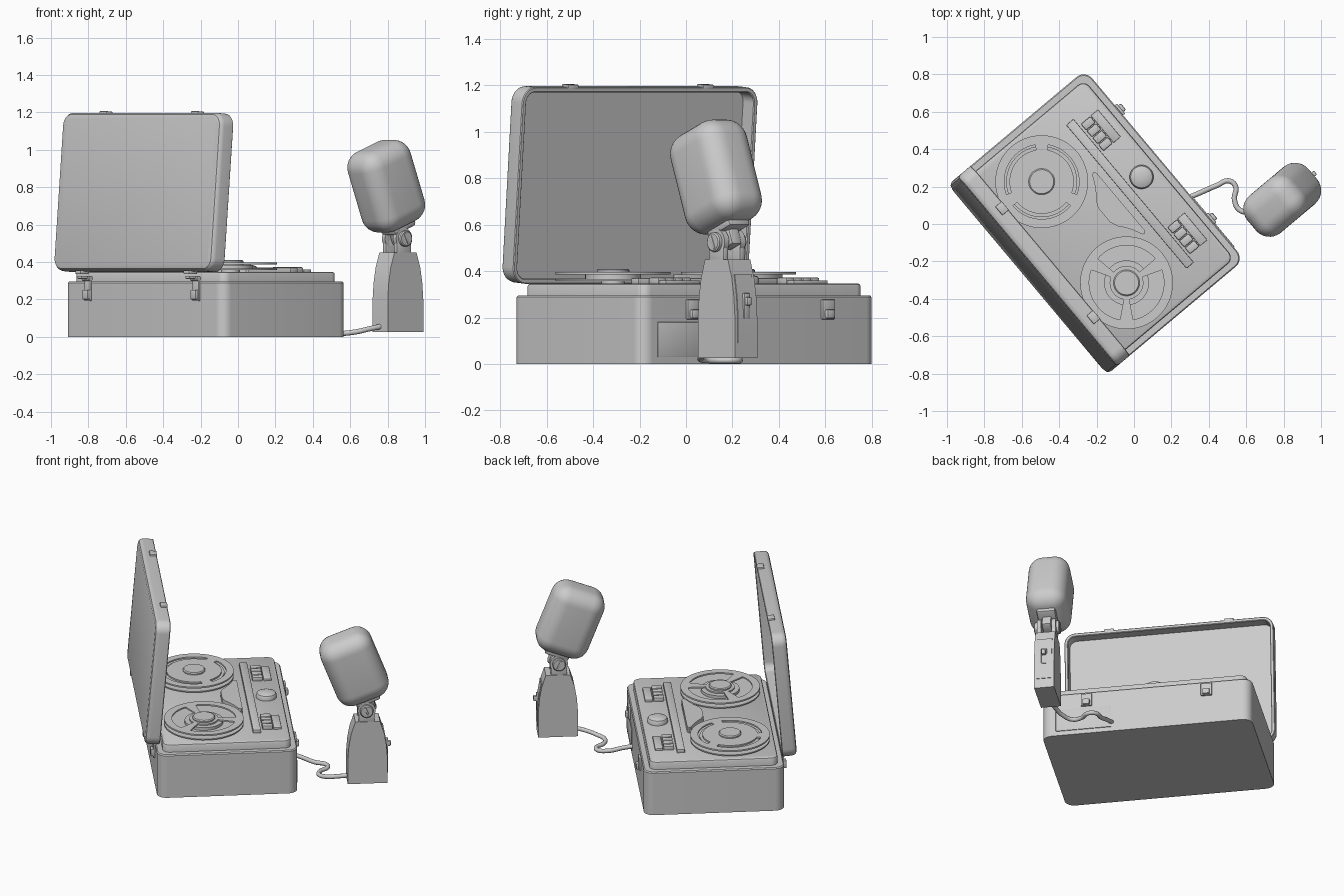
import bpy, bmesh
from math import sin, cos, pi, radians
from mathutils import Matrix, Vector

if "Cube" in bpy.data.objects:
    bpy.data.objects.remove(bpy.data.objects["Cube"])

T = Matrix.Translation
# frame of the recorder: x = towards control side, y = along the long side
FRAME = T((-.1725, .035, 0)) @ Matrix.Rotation(radians(40), 4, 'Z')


def finish(name, bm, m=None, angle=35, frame=True):
    bmesh.ops.remove_doubles(bm, verts=bm.verts, dist=1e-5)
    bmesh.ops.recalc_face_normals(bm, faces=bm.faces)
    me = bpy.data.meshes.new(name)
    bm.to_mesh(me)
    bm.free()
    ob = bpy.data.objects.new(name, me)
    bpy.context.collection.objects.link(ob)
    ob.matrix_world = (FRAME if frame else Matrix()) @ (m or Matrix())
    bpy.ops.object.select_all(action='DESELECT')
    ob.select_set(True)
    bpy.context.view_layer.objects.active = ob
    bpy.ops.object.shade_smooth_by_angle(angle=radians(angle))
    return ob


def loft(name, hx, hy, r, rings, m=None, seg=8):
    """Stack of rounded rectangles (circles when r = hx = hy): rings of (inset, z)."""
    bm = bmesh.new()
    loops = []
    for inset, z in rings:
        rr = max(r - inset, .003)
        loop = []
        for q, (sx, sy) in enumerate([(1, 1), (-1, 1), (-1, -1), (1, -1)]):
            for i in range(seg + 1):
                a = (q + i / seg) * pi / 2
                loop.append(bm.verts.new((sx * (hx - inset - rr) + rr * cos(a),
                                          sy * (hy - inset - rr) + rr * sin(a), z)))
        loops.append(loop)
    n = len(loops[0])
    for a, b in zip(loops, loops[1:]):
        for i in range(n):
            bm.faces.new((a[i], a[(i + 1) % n], b[(i + 1) % n], b[i]))
    bm.faces.new(loops[0])
    bm.faces.new(loops[-1])
    return finish(name, bm, m)


def disc(name, r, rings, loc, m=Matrix()):
    return loft(name, r, r, r, rings, T(loc) @ m, seg=12)


def box(name, size, loc, m=None, bevel=.004, segs=2):
    bm = bmesh.new()
    bmesh.ops.create_cube(bm, size=1, matrix=Matrix.Diagonal((*size, 1)))
    bmesh.ops.bevel(bm, geom=bm.edges[:], offset=bevel, segments=segs,
                    profile=.5, affect='EDGES')
    return finish(name, bm, (m or Matrix()) @ T(loc))


def prism(name, pts, depth, m=None):
    """Extrude an outline in xy by depth along z."""
    bm = bmesh.new()
    f = bm.faces.new([bm.verts.new((x, y, 0)) for x, y in pts])
    g = bmesh.ops.extrude_face_region(bm, geom=[f])['geom']
    bmesh.ops.translate(bm, vec=(0, 0, depth), verts=[v for v in g if isinstance(v, bmesh.types.BMVert)])
    return finish(name, bm, m)


# case bottom and raised deck
loft("case_base", .662, .439, .06, [(0, 0), (0, .288), (.006, .295), (.03, .295)],
     Matrix.Rotation(pi / 2, 4, 'Z'))
loft("deck", .624, .401, .045, [(0, .28), (0, .335), (.004, .343), (.012, .347)],
     Matrix.Rotation(pi / 2, 4, 'Z'))

# open lid: hollow tray leaning slightly over the deck
s, c = sin(radians(4.8)), cos(radians(4.8))
LID = Matrix(((0, s, c, -.52 + .425 * s), (1, 0, 0, 0), (0, c, -s, .353 + .425 * c), (0, 0, 0, 1)))
loft("lid", .662, .425, .07, [(.03, 0), (.012, .005), (.003, .016), (0, .03), (0, .09),
                              (.004, .094), (.018, .094), (.022, .09), (.022, .02)], LID)

along_y = Matrix.Rotation(pi / 2, 4, 'X')
for side, sg in (("left", -1), ("right", 1)):
    # latches on the case and catches on the lid
    y = .38 * sg
    box(f"latch_plate_{side}", (.016, .07, .085), (.445, y, .235))
    box(f"latch_lever_{side}", (.03, .045, .04), (.455, y, .215), bevel=.008)
    box(f"lid_catch_{side}", (.06, .022, .045), (y, .425, .072), LID)
    # hinges
    y = .45 * sg
    box(f"hinge_plate_{side}", (.014, .05, .12), (-.444, y, .25))
    box(f"hinge_lug_{side}", (.03, .045, .05), (-.452, y, .225))
    box(f"hinge_arm_{side}", (.07, .035, .016), (-.47, y, .318), bevel=.003)
    box(f"hinge_lid_leaf_{side}", (.06, .045, .02), (-.485, y, .345))
    disc(f"hinge_pin_{side}", .014, [(0, -.03), (0, .03)], (-.45, y, .312), along_y)
    # piano keys with a level plate behind
    y = .36 * sg
    for i in range(4):
        box(f"key_{side}_{i + 1}", (.065, .043, .03), (.268, y + (i - 1.5) * .048, .357), bevel=.006)
    box(f"key_plate_{side}", (.05, .19, .016), (.33, y, .352))

# trim bar and volume knob
box("trim_bar", (.05, 1.0, .026), (.197, 0, .357))
disc("knob", .064, [(0, .345), (0, .366), (.006, .376), (.022, .383), (.045, .387)], (.302, .029, 0))


# reels: lower flange, wound tape, windowed upper flange, hub
def reel(name, x, y, win_in, tape_r, turn):
    bm = bmesh.new()
    n, radii = 72, (.03, win_in, .2, .248)
    grid = [[bm.verts.new((r * cos(2 * pi * i / n + turn), r * sin(2 * pi * i / n + turn), 0))
             for i in range(n)] for r in radii]
    for k in range(3):
        for i in range(n):
            if k == 1 and 2 <= i % 24 < 22:
                continue
            j = (i + 1) % n
            bm.faces.new((grid[k][i], grid[k][j], grid[k + 1][j], grid[k + 1][i]))
    ext = bmesh.ops.extrude_face_region(bm, geom=bm.faces[:])['geom']
    bmesh.ops.translate(bm, vec=(0, 0, .01), verts=[v for v in ext if isinstance(v, bmesh.types.BMVert)])
    finish(f"{name}_top_flange", bm, T((x, y, .386)))
    disc(f"{name}_bottom_flange", .248, [(0, .358), (0, .366)], (x, y, 0))
    disc(f"{name}_tape", tape_r, [(0, .364), (0, .385)], (x, y, 0))
    disc(f"{name}_spindle", .05, [(0, .345), (0, .36)], (x, y, 0))
    disc(f"{name}_hub", .07, [(0, .38), (0, .404), (.006, .41)], (x, y, 0))


reel("full_reel", -.123, .353, .172, .19, radians(50))
reel("empty_reel", -.123, -.353, .09, .12, radians(-10))

# head cover between the reels, with concave sides that follow them
side_pts = [(.132, .2), (.122, .215), (.108, .208), (.085, .16), (.06, .12), (.035, .09), (.018, .05)]
prism("head_cover", side_pts + [(x, -y) for x, y in reversed(side_pts)], .04, T((0, 0, .345)))

# connector panel on the control side
box("connector_panel", (.008, .35, .15), (.44, -.40, .105), bevel=.002)

# microphone cable
cu = bpy.data.curves.new("cable", 'CURVE')
cu.dimensions = '3D'
cu.bevel_depth = .014
cu.bevel_resolution = 3
cu.resolution_u = 8
path = [(.29, .14, .07), (.36, .17, .05), (.44, .205, .022), (.51, .23, .016), (.543, .2, .016),
        (.537, .13, .016), (.565, .075, .018), (.64, .065, .028), (.70, .08, .042), (.79, .12, .06)]
sp = cu.splines.new('BEZIER')
sp.bezier_points.add(len(path) - 1)
for p, co in zip(sp.bezier_points, path):
    p.co = co
    p.handle_left_type = p.handle_right_type = 'AUTO'
cu.use_fill_caps = True
bpy.context.collection.objects.link(bpy.data.objects.new("cable", cu))

# microphone stand: curved wedge, extruded along the pivot axis
SX, SY = .88, -.55
half = [(.124, .025), (.124, .2), (.117, .29), (.103, .37), (.077, .45)]
prism("mic_stand", half + [(-x, z) for x, z in reversed(half)], .126,
      T((SX, SY + .063, 0)) @ along_y)
plate = [(.128, .09), (.128, .2), (.121, .29), (.105, .385)]
prism("switch_plate", plate + [(x - .02, z) for x, z in reversed(plate)], .096,
      T((SX, SY + .048, 0)) @ along_y)
box("switch_slot", (.014, .034, .11), (SX + .125, SY, .25))
box("switch_toggle", (.03, .026, .035), (SX + .135, SY, .27), bevel=.006)

# yoke, pivot bolts and neck
PX, PZ = SX - .006, .525
for side, sg in (("near", -1), ("far", 1)):
    y = SY + .046 * sg
    disc(f"yoke_ear_{side}", .056, [(0, -.013), (0, .013)], (PX, y, PZ), along_y)
    box(f"yoke_foot_{side}", (.1, .026, .09), (PX, y, .475))
    disc(f"pivot_bolt_{side}", .042, [(.006, -.012), (0, -.007), (0, .007), (.006, .012)],
         (PX, y + .022 * sg, PZ), along_y)
    box(f"bolt_slot_{side}", (.06, .008, .012), (0, 0, 0),
        T((PX, y + .033 * sg, PZ)) @ Matrix.Rotation(radians(65), 4, 'Y'), bevel=.002)
TILT = T((.80, -.548, .805)) @ Matrix.Rotation(radians(-21), 4, 'Y')
box("mic_neck", (.085, .06, .13), (-.01, 0, -.255), TILT, bevel=.012)
box("mic_collar", (.16, .12, .05), (0, 0, -.228), TILT, bevel=.015)

# soft rounded microphone head
box("mic_head", (.34, .26, .46), (0, 0, 0), TILT, bevel=.095, segs=8)
